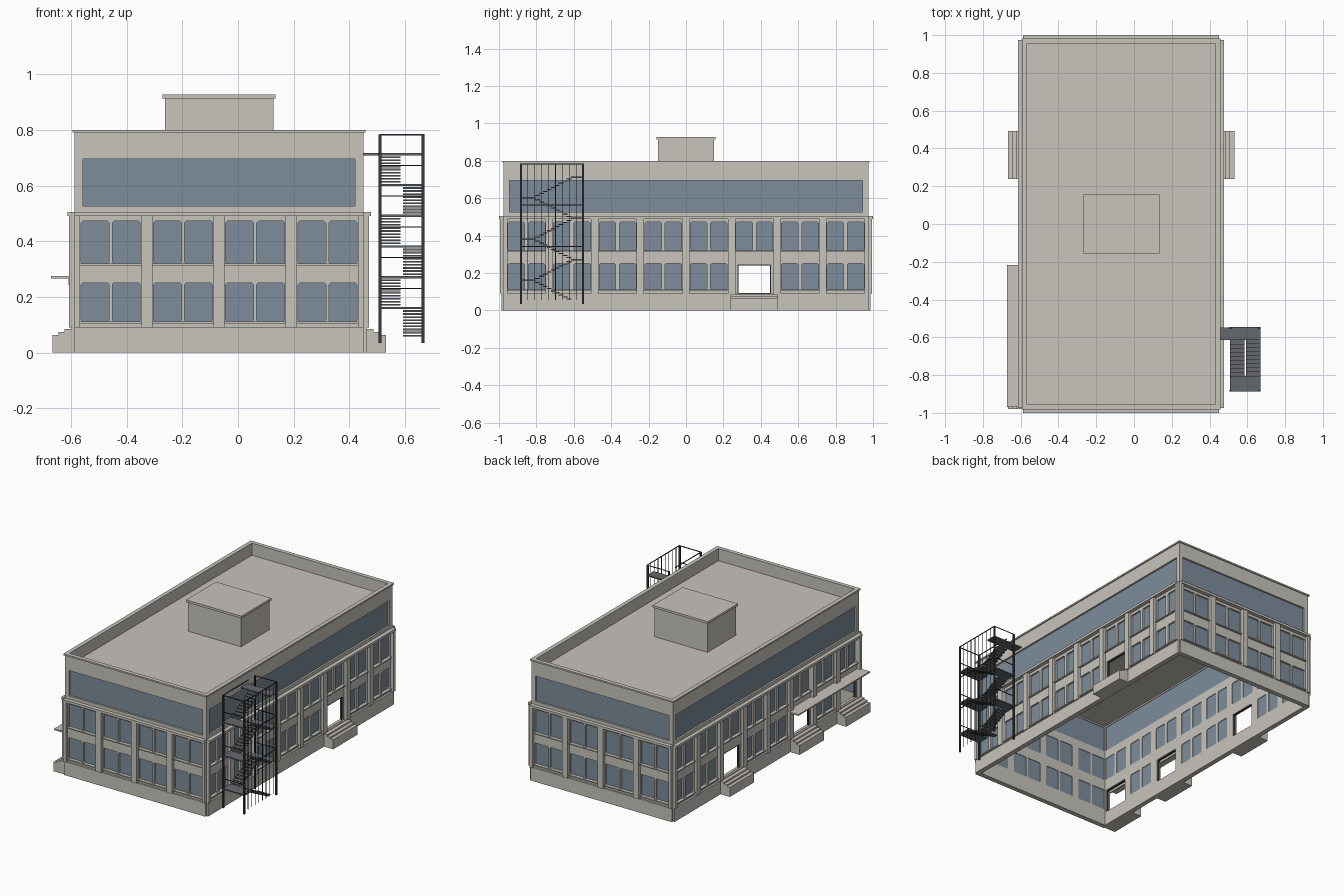
import bpy, bmesh
from mathutils import Vector

if "Cube" in bpy.data.objects:
    bpy.data.objects.remove(bpy.data.objects["Cube"])


def material(name, rgb):
    m = bpy.data.materials.new(name)
    m.use_nodes = True
    m.diffuse_color = (*rgb, 1)
    m.node_tree.nodes["Principled BSDF"].inputs["Base Color"].default_value = (*rgb, 1)
    return m


STONE = material("pale stone", (0.58, 0.555, 0.51))
GLASS = material("blue grey glass", (0.205, 0.27, 0.33))
STEEL = material("dark steel", (0.04, 0.042, 0.046))
TREAD = material("grey steel plate", (0.13, 0.14, 0.15))

CX = -0.068            # building centre in x
HX, HY = 0.519, 0.975  # half sizes of the walls
WALL = 0.02
BASE, CORNICE, TOP = 0.09, 0.49, 0.79


def box(bm, x, y, z):
    """Box from (min, max) pairs."""
    v = bmesh.ops.create_cube(bm, size=1)["verts"]
    for p in v:
        p.co = Vector([(a + b) / 2 + c * (b - a) for (a, b), c in zip((x, y, z), p.co)])


class Side:
    """One facade: u runs along the wall, d points outwards from it."""

    def __init__(self, axis, sign, bays, window, doors=()):
        self.axis, self.sign, self.bays = axis, sign, bays
        self.window, self.doors = window, doors
        self.half = HX if axis == 0 else HY
        self.step = 2 * self.half / bays

    def point(self, u, d, z):
        if self.axis == 0:
            return Vector((CX + u, self.sign * (HY + d), z))
        return Vector((CX + self.sign * (HX + d), u, z))

    def box(self, bm, u, d, z):
        a, b = self.point(u[0], d[0], z[0]), self.point(u[1], d[1], z[1])
        box(bm, *[sorted(pair) for pair in zip(a, b)])

    def chamfered(self, bm, u, d, z, c=0.006):
        (u0, u1), (z0, z1) = u, z
        loop = [(u0 + c, z0), (u1 - c, z0), (u1, z0 + c), (u1, z1 - c),
                (u1 - c, z1), (u0 + c, z1), (u0, z1 - c), (u0, z0 + c)]
        rings = [[bm.verts.new(self.point(p, k, q)) for p, q in loop] for k in d]
        for ring in rings:
            bm.faces.new(ring)
        for i in range(len(loop)):
            j = i - 1
            bm.faces.new((rings[0][j], rings[0][i], rings[1][i], rings[1][j]))

    def centre(self, bay):
        return -self.half + (bay + 0.5) * self.step

    def openings(self):
        """Window rectangles as (u range, z range)."""
        a, b = self.window
        for bay in range(self.bays):
            for row in ((0.111, 0.25), (0.32, 0.472)):
                if bay in self.doors and row[0] < 0.2:
                    continue
                c = self.centre(bay)
                yield (c - b, c - a), row
                yield (c + a, c + b), row


FRONT_WIN, SIDE_WIN = (0.0055, 0.106), (0.01, 0.098)
LEFT = Side(1, -1, 8, SIDE_WIN, (0, 2, 5))
RIGHT = Side(1, 1, 8, SIDE_WIN, (5,))
SIDES = [Side(0, -1, 4, FRONT_WIN), Side(0, 1, 4, FRONT_WIN), LEFT, RIGHT]
STRIP = (0.527, 0.695)
DOOR_Z, DOOR_HALF = (0.092, 0.245), 0.09


def finish(name, bm, mat):
    bmesh.ops.recalc_face_normals(bm, faces=bm.faces)
    me = bpy.data.meshes.new(name)
    bm.to_mesh(me)
    bm.free()
    me.materials.append(mat)
    ob = bpy.data.objects.new(name, me)
    bpy.context.collection.objects.link(ob)
    return ob


def ring(bm, hx, hy, ix, iy, z):
    """Hollow rectangular frame around the building centre."""
    loops = []
    for a, b, h in ((hx, hy, z[0]), (hx, hy, z[1]), (ix, iy, z[1]), (ix, iy, z[0])):
        loops.append([bm.verts.new((CX + s * a, t * b, h))
                      for s, t in ((-1, -1), (1, -1), (1, 1), (-1, 1))])
    for k in range(4):
        p, q = loops[k], loops[(k + 1) % 4]
        for i in range(4):
            j = (i + 1) % 4
            bm.faces.new((p[i], p[j], q[j], q[i]))


# Hollow walls with window and door openings cut through
shell = bmesh.new()
ring(shell, HX, HY, HX - WALL, HY - WALL, (0, TOP))
walls = finish("walls", shell, STONE)
cut = bmesh.new()
through = (-0.04, 0.03)
for s in SIDES:
    for u, z in s.openings():
        s.chamfered(cut, u, through, z)
    s.box(cut, (0.03 - s.half, s.half - 0.03), through, STRIP)
    for bay in s.doors:
        c = s.centre(bay)
        s.box(cut, (c - DOOR_HALF, c + DOOR_HALF), through, DOOR_Z)
cutter = finish("opening_cutter", cut, STONE)
cutter.hide_render = True
mod = walls.modifiers.new("openings", "BOOLEAN")
mod.operation, mod.solver, mod.object = "DIFFERENCE", "EXACT", cutter
graph = bpy.context.evaluated_depsgraph_get()
result = bpy.data.meshes.new_from_object(walls.evaluated_get(graph))
walls.modifiers.clear()
walls.data = result
bpy.data.objects.remove(cutter)

# Glass, pilasters, sills, plinth, cornice, door frames and steps per facade
glass, pilasters, sills, plinth, cornice, frames, steps = [bmesh.new() for _ in range(7)]
for s in SIDES:
    h = s.half
    for u, z in s.openings():
        s.box(glass, (u[0] - 0.002, u[1] + 0.002), (-0.016, -0.012), (z[0] - 0.002, z[1] + 0.002))
    s.box(glass, (0.028 - h, h - 0.028), (-0.016, -0.012), (STRIP[0] - 0.002, STRIP[1] + 0.002))
    for i in range(s.bays + 1):
        c = i * s.step - h
        s.box(pilasters, (max(c - 0.02, -h), min(c + 0.02, h)), (-0.005, 0.02), (BASE, CORNICE))
    for bay in range(s.bays):
        c, w = s.centre(bay), s.step / 2 - 0.02
        for z in (0.104, 0.313):
            if not (bay in s.doors and z < 0.2):
                s.box(sills, (c - w, c + w), (-0.005, 0.01), (z, z + 0.007))
    s.box(plinth, (-h, h), (-0.005, 0.012), (0, BASE))
    s.box(cornice, (-h, h), (-0.005, 0.026), (CORNICE, 0.506))
    for bay in s.doors:
        c = s.centre(bay)
        for k in (-1, 1):
            e = c + k * (DOOR_HALF - 0.003)
            s.box(frames, (e - 0.003, e + 0.003), (-0.015, -0.005), DOOR_Z)
        s.box(frames, (c - DOOR_HALF, c + DOOR_HALF), (-0.015, -0.005), (0.239, 0.245))
        for d, z in ((0.08, 0.063), (0.058, 0.074), (0.036, 0.085)):
            s.box(steps, (c - 0.127, c + 0.127), (0.005, d), (0, z))
finish("window_glass", glass, GLASS)
finish("pilasters", pilasters, STONE)
finish("window_sills", sills, STONE)
finish("plinth", plinth, STONE)
finish("cornice", cornice, STONE)
finish("door_frames", frames, STEEL)
finish("entrance_steps", steps, STONE)

# Roof slab, parapet cap and roof house
roof = bmesh.new()
box(roof, (CX - HX + 0.01, CX + HX - 0.01), (0.01 - HY, HY - 0.01), (0.705, 0.72))
finish("roof", roof, STONE)
cap = bmesh.new()
ring(cap, HX + 0.007, HY + 0.007, HX - WALL, HY - WALL, (TOP, 0.8))
finish("parapet_cap", cap, STONE)
house = bmesh.new()
box(house, (CX - 0.195, CX + 0.195), (-0.15, 0.15), (0.715, 0.914))
box(house, (CX - 0.203, CX + 0.203), (-0.157, 0.157), (0.913, 0.928))
finish("roof_house", house, STONE)

# Entrance canopy with its wall beam
canopy = bmesh.new()
LEFT.box(canopy, (-0.968, -0.218), (-0.005, 0.085), (0.267, 0.276))
LEFT.box(canopy, (-0.968, -0.218), (0.015, 0.022), (0.242, 0.268))
finish("canopy", canopy, STONE)

# Fire escape: landings and alternating flights
X0, X1, Y0, Y1 = 0.508, 0.668, -0.886, -0.547
RISE, FIRST, COUNT = 0.1105, 0.05, 9
NEAR, FAR = -0.805, -0.615
plates, rails = bmesh.new(), bmesh.new()
for f in range(6):
    z0 = FIRST + f * RISE
    outer = f % 2 == 0
    x = (0.592, 0.666) if outer else (0.512, 0.584)
    start, end = (FAR, NEAR) if outer else (NEAR, FAR)
    for i in range(COUNT):
        y = start + (end - start) * (i + 0.5) / COUNT
        z = z0 + RISE * (i + 1) / (COUNT + 1)
        box(plates, x, (y - 0.013, y + 0.013), (z - 0.003, z + 0.003))
    z = z0 + RISE
    span = (Y0, NEAR) if outer else (FAR, Y1)
    box(plates, (0.413 if f == 5 else X0, X1), span, (z - 0.004, z + 0.004))
    # End rail above each landing
    y = Y0 if outer else Y1
    box(rails, (X0, X1), (y - 0.002, y + 0.002), (z + 0.068, z + 0.072))
    if not outer:
        box(rails, (X1 - 0.002, X1 + 0.002), (Y0, Y1), (z + 0.068, z + 0.073))
box(rails, (X0, X1), (Y0 - 0.002, Y0 + 0.002), (0.78, 0.785))
box(rails, (X0, X0 + 0.004), (Y0, FAR), (0.78, 0.785))
for x in (X0 + 0.002, X1 - 0.003):
    for y in (Y0 + 0.003, Y1 - 0.003):
        box(rails, (x - 0.005, x + 0.005), (y - 0.005, y + 0.005), (0.035, 0.784))
for i in range(1, 9):
    y = Y0 + (Y1 - Y0) * i / 9
    box(rails, (X1 - 0.0015, X1 + 0.0015), (y - 0.0015, y + 0.0015), (0.055, 0.784))
finish("fire_escape_treads", plates, TREAD)
finish("fire_escape_rails", rails, STEEL)
